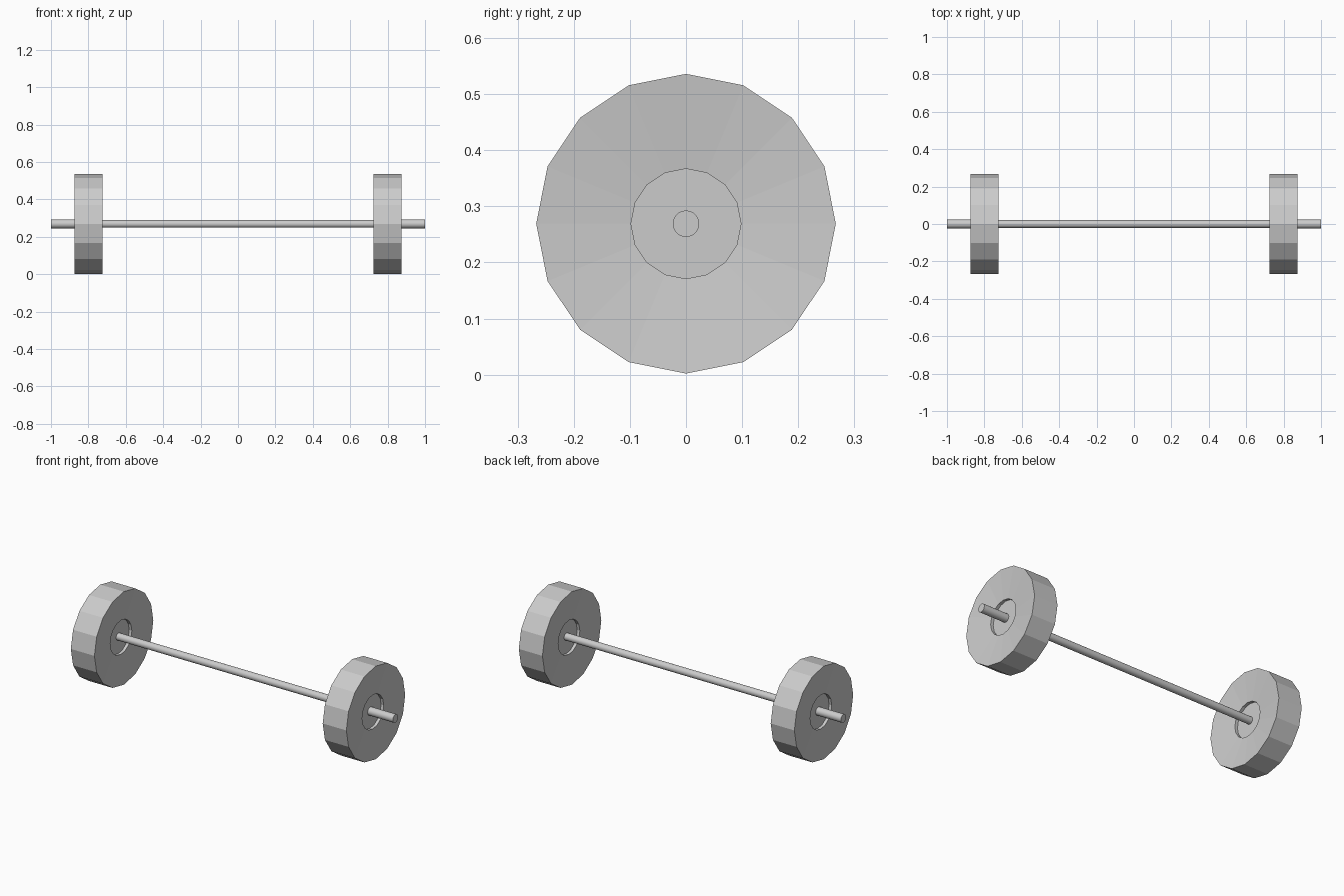
import bpy, bmesh
from math import sin, cos, tau

if "Cube" in bpy.data.objects:
    bpy.data.objects.remove(bpy.data.objects["Cube"])

AXLE_Z = 0.269


def lathe(name, profile, sides, smooth=False):
    """Spin (x, radius) points around the axle; radius 0 closes the ring with a cap."""
    bm = bmesh.new()
    rings = []
    for x, r in profile:
        rings.append([bm.verts.new((x, r * sin(tau * i / sides),
                                    AXLE_Z + r * cos(tau * i / sides)))
                      for i in range(sides)])
    for a, b in zip(rings, rings[1:]):
        for i in range(sides):
            j = (i + 1) % sides
            bm.faces.new((a[i], a[j], b[j], b[i]))
    bm.faces.new(rings[0])
    bm.faces.new(rings[-1])
    bmesh.ops.recalc_face_normals(bm, faces=bm.faces)
    mesh = bpy.data.meshes.new(name)
    bm.to_mesh(mesh)
    bm.free()
    ob = bpy.data.objects.new(name, mesh)
    bpy.context.collection.objects.link(ob)
    if smooth:
        bpy.ops.object.select_all(action='DESELECT')
        ob.select_set(True)
        bpy.context.view_layer.objects.active = ob
        bpy.ops.object.shade_smooth_by_angle(angle=0.6)
    return ob


# Round bar: thin grip, slightly thicker sleeves at the ends
lathe("bar", [(-1, 0.0235), (-0.8, 0.0235), (-0.8, 0.0205),
              (0.8, 0.0205), (0.8, 0.0235), (1, 0.0235)], 32, True)

# 16-sided weights: dished faces with a recessed hub on both sides
half = [(0.04, 0.098), (0.057, 0.098), (0.075, 0.267)]
plate = [(-x, r) for x, r in half] + half[::-1]
for side, cx in (("left", -0.8), ("right", 0.8)):
    lathe(side + "_weight", [(cx + x, r) for x, r in plate], 16)
